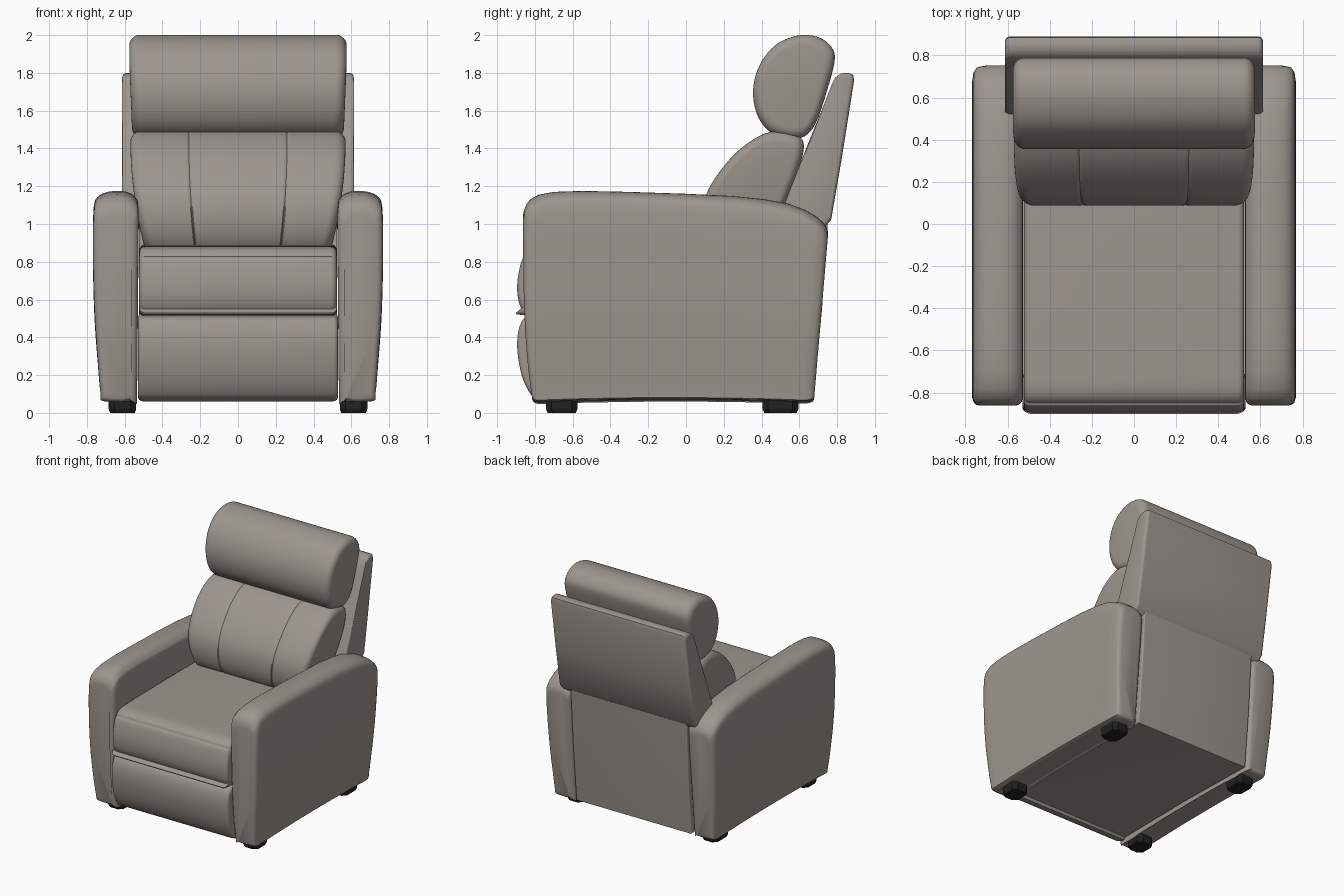
import bpy, bmesh, math
from mathutils import Vector

cube = bpy.data.objects.get("Cube")
if cube:
    bpy.data.objects.remove(cube)


def material(name, rgb, rough):
    m = bpy.data.materials.new(name)
    m.use_nodes = True
    m.diffuse_color = (*rgb, 1)
    bsdf = m.node_tree.nodes["Principled BSDF"]
    bsdf.inputs["Base Color"].default_value = (*rgb, 1)
    bsdf.inputs["Roughness"].default_value = rough
    return m


leather = material("warm_grey_leather", (0.34, 0.305, 0.275), 0.6)
black = material("black_plastic", (0.015, 0.015, 0.015), 0.5)


def spline(pts, n):
    """Closed smooth curve through the points, n samples per span."""
    pts = [Vector(p) for p in pts]
    out = []
    for i in range(len(pts)):
        a, b, c, d = (pts[(i + k) % len(pts)] for k in (-1, 0, 1, 2))
        for j in range(n):
            t = j / n
            out.append(b + t / 2 * (c - a + t * (2 * a - 5 * b + 4 * c - d + t * (3 * (b - c) + d - a))))
    return out


def loft(name, rings, mat=leather, angle=40):
    """Skin a list of equal rings of points and cap both ends."""
    bm = bmesh.new()
    rows = [[bm.verts.new(p) for p in ring] for ring in rings]
    count = len(rows[0])
    for r0, r1 in zip(rows, rows[1:]):
        for i in range(count):
            j = (i + 1) % count
            bm.faces.new((r0[i], r0[j], r1[j], r1[i]))
    for row in (rows[0], rows[-1]):
        bm.faces.new(row)
    bmesh.ops.recalc_face_normals(bm, faces=bm.faces)
    me = bpy.data.meshes.new(name)
    bm.to_mesh(me)
    bm.free()
    me.materials.append(mat)
    ob = bpy.data.objects.new(name, me)
    bpy.context.collection.objects.link(ob)
    bpy.ops.object.select_all(action="DESELECT")
    ob.select_set(True)
    bpy.context.view_layer.objects.active = ob
    bpy.ops.object.shade_smooth_by_angle(angle=math.radians(angle))
    return ob


def pillow(name, profile, half, r, n=4, width=lambda z: 1, seams=()):
    """Side profile (y, z) swept across x, with rounded ends and stitched grooves."""
    pts = spline(profile, n) if n > 1 else [Vector(p) for p in profile]
    lo = Vector((min(p.x for p in pts), min(p.y for p in pts)))
    hi = Vector((max(p.x for p in pts), max(p.y for p in pts)))
    mid, size = (lo + hi) / 2, (hi - lo) / 2
    side = []
    for k in range(7):
        a = k / 6 * math.pi / 2
        side.append((half - r * (1 - math.cos(a)), r * (1 - math.sin(a))))
    side = [(x, r - d) for x, d in side]
    # arc from the end cap (most inset) to the full section
    side = [(half - r + r * math.cos(k * math.pi / 12), r - r * math.sin(k * math.pi / 12)) for k in range(7)]
    for s in seams:
        side += [(s + 0.02, 0), (s + 0.006, 0.001), (s, 0.007), (s - 0.006, 0.001), (s - 0.02, 0)]
    stations = side + [(-x, d) for x, d in reversed(side)]
    rings = []
    for x, d in stations:
        ring = []
        for p in pts:
            y = mid.x + (p.x - mid.x) * (size.x - d) / size.x
            z = mid.y + (p.y - mid.y) * (size.y - d) / size.y
            ring.append((x * width(z), y, z))
        rings.append(ring)
    return loft(name, rings)


# Lower body and lower back between the arms
pillow("base_body", [(-0.78, 0.08), (0, 0.085), (0.675, 0.07), (0.72, 0.55), (0.75, 1.0),
                     (0.5, 1.02), (0.42, 0.6), (-0.78, 0.5)], 0.525, 0.012, n=1)

# Reclining back shell
pillow("back_shell", [(0.49, 1.0), (0.53, 1.13), (0.64, 1.41), (0.77, 1.73), (0.79, 1.775), (0.82, 1.797),
                      (0.86, 1.8), (0.885, 1.79), (0.89, 1.76), (0.825, 1.35), (0.768, 1.02), (0.72, 0.97)],
       0.613, 0.025, n=1)

# Seat, with a stitched front edge
pillow("seat_cushion", [(-0.83, 0.515), (-0.87, 0.55), (-0.89, 0.61), (-0.893, 0.69), (-0.878, 0.78),
                        (-0.862, 0.822), (-0.85, 0.829), (-0.84, 0.85), (-0.8, 0.873), (-0.7, 0.882),
                        (-0.3, 0.887), (0.2, 0.885), (0.5, 0.86), (0.5, 0.56), (0, 0.51)], 0.523, 0.03)

# Folded footrest
pillow("footrest", [(-0.72, 0.08), (-0.79, 0.075), (-0.83, 0.11), (-0.87, 0.2), (-0.892, 0.32),
                    (-0.89, 0.42), (-0.865, 0.49), (-0.82, 0.512), (-0.72, 0.51), (-0.7, 0.3)], 0.53, 0.025)

# Lumbar cushion with two vertical seams, narrowing downwards
pillow("lumbar_cushion", [(0.2, 0.84), (0.12, 0.9), (0.088, 1.02), (0.105, 1.15), (0.18, 1.28), (0.29, 1.4),
                          (0.42, 1.48), (0.53, 1.49), (0.62, 1.44), (0.6, 1.3), (0.5, 1.05), (0.42, 0.86)],
       0.57, 0.06, width=lambda z: 1 - 0.4 * max(0, 1.45 - z) ** 2.0, seams=(0.26,))

# Headrest
pillow("headrest_cushion", [(0.357, 1.66), (0.362, 1.76), (0.4, 1.86), (0.47, 1.945), (0.56, 1.99),
                            (0.65, 2.0), (0.73, 1.975), (0.78, 1.92), (0.785, 1.85), (0.745, 1.7),
                            (0.69, 1.54), (0.63, 1.465), (0.55, 1.455), (0.45, 1.485), (0.385, 1.56)],
       0.575, 0.055, width=lambda z: 1 - 0.07 * max(0, 1.85 - z))

# Arms: domed section (x, height fraction) carried from front to back
SECTION = [(0.55, 0), (0.535, 0.03), (0.53, 0.5), (0.527, 0.9), (0.54, 0.965), (0.58, 0.993), (0.64, 1),
           (0.7, 0.993), (0.745, 0.97), (0.764, 0.92), (0.768, 0.75), (0.76, 0.45), (0.742, 0.2),
           (0.728, 0.04), (0.71, 0)]
# Stations: y, top height, edge inset
STATIONS = [(-0.862, 1.05, 0.035), (-0.857, 1.075, 0.018), (-0.847, 1.1, 0.007), (-0.825, 1.13, 0),
            (-0.78, 1.155, 0), (-0.7, 1.17, 0), (-0.55, 1.175, 0), (-0.3, 1.17, 0), (0, 1.16, 0),
            (0.25, 1.148, 0), (0.42, 1.13, 0), (0.54, 1.108, 0), (0.63, 1.075, 0), (0.69, 1.04, 0),
            (0.73, 1.005, 0.006), (0.75, 0.975, 0.018), (0.757, 0.95, 0.04)]


def arm_ring(side, y, top, inset):
    t = (y + 0.862) / 1.619
    bottom = 0.06 + 0.06 * t * (1 - t) + inset * 0.6
    ring = []
    for p in spline(SECTION, 3):
        z = bottom + (top - bottom) * p.y
        x = 0.647 + (p.x - 0.647) * (0.12 - inset) / 0.12
        low = max(0, 1 - z)
        front = -0.862 + 0.06 * low ** 3
        back = 0.757 - 0.085 * low
        ring.append((side * x, front + (back - front) * t, z))
    return ring


for side, label in ((1, "left"), (-1, "right")):
    loft(label + "_arm", [arm_ring(side, *s) for s in STATIONS], angle=50)
    # Feet: tapered blocks with cut corners
    for y, length, place in ((-0.658, 0.083, "front"), (0.5, 0.095, "back")):
        rings = []
        for z, k in ((0, 0.9), (0.02, 1), (0.085, 1)):
            a, b, c = 0.073 * k, length * k, 0.03
            corners = [(a, b - c), (a - c, b), (c - a, b), (-a, b - c),
                       (-a, c - b), (c - a, -b), (a - c, -b), (a, c - b)]
            rings.append([(side * 0.612 + u, y + v, z) for u, v in corners])
        loft(label + "_" + place + "_foot", rings, black, 20)
